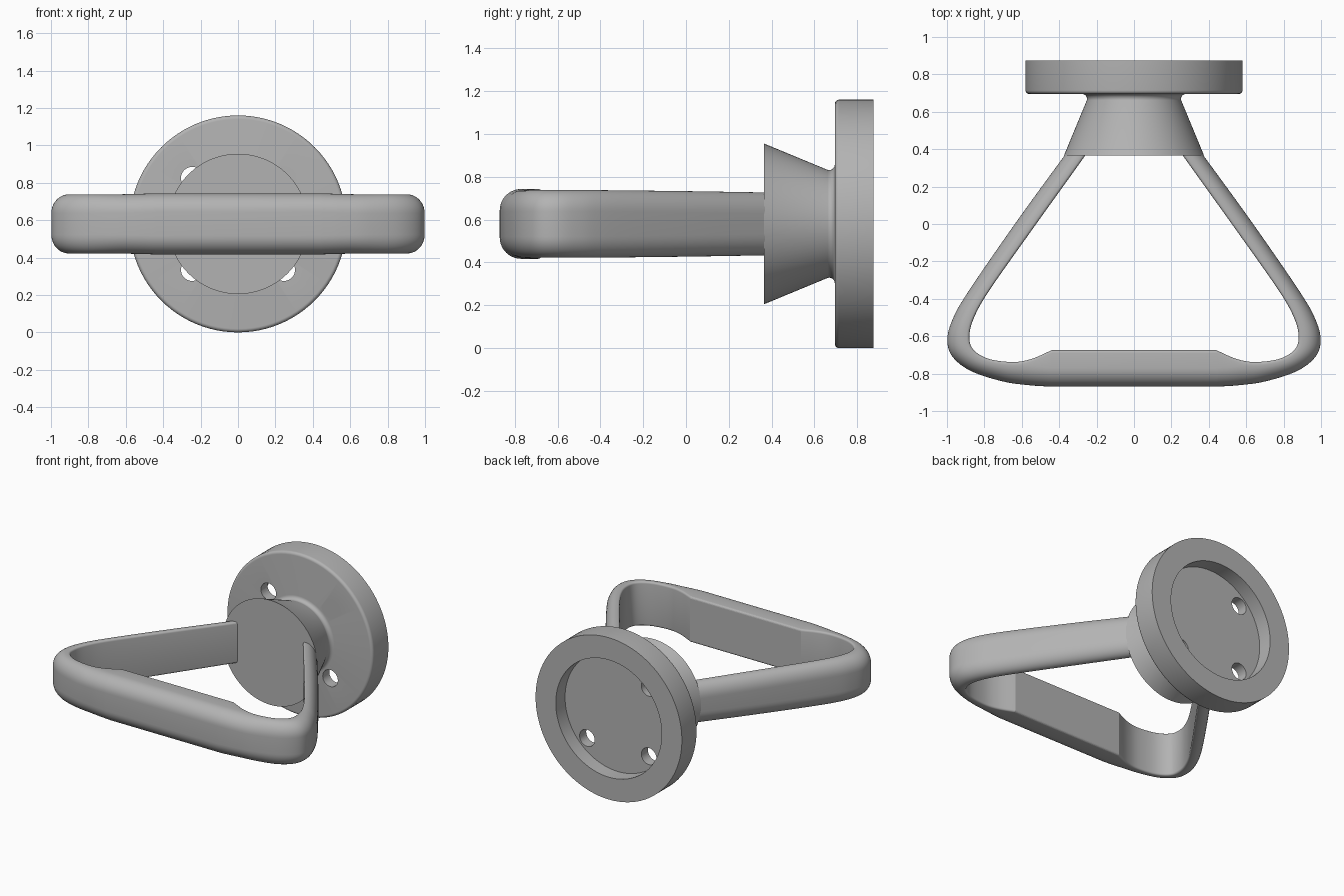
import bpy, bmesh, math
from mathutils import Vector

if "Cube" in bpy.data.objects:
    bpy.data.objects.remove(bpy.data.objects["Cube"])

ZC = 0.58   # height of the mounting axis

grey = bpy.data.materials.new("satin_grey")
grey.use_nodes = True
colour = (0.45, 0.45, 0.45, 1)
grey.diffuse_color = colour
grey.node_tree.nodes["Principled BSDF"].inputs["Base Color"].default_value = colour


def finish(name, bm):
    bmesh.ops.recalc_face_normals(bm, faces=bm.faces)
    mesh = bpy.data.meshes.new(name)
    bm.to_mesh(mesh)
    bm.free()
    mesh.materials.append(grey)
    ob = bpy.data.objects.new(name, mesh)
    bpy.context.collection.objects.link(ob)
    return ob


def smooth(ob):
    bpy.ops.object.select_all(action='DESELECT')
    ob.select_set(True)
    bpy.context.view_layer.objects.active = ob
    bpy.ops.object.shade_smooth_by_angle(angle=math.radians(32))


def arc(cx, cy, rx, ry, a0, a1, n=6):
    angles = [math.radians(a0 + (a1 - a0) * i / n) for i in range(n + 1)]
    return [(cx + rx * math.cos(a), cy + ry * math.sin(a)) for a in angles]


def lathe(name, profile, steps=96):
    # Closed (radius, y) profile turned about the mounting axis
    bm = bmesh.new()
    vs = [bm.verts.new((r, y, ZC)) for r, y in profile]
    edges = [bm.edges.new(p) for p in zip(vs, vs[1:])]
    bmesh.ops.spin(bm, geom=vs + edges, cent=(0, 0, ZC), axis=(0, 1, 0),
                   angle=math.tau, steps=steps)
    bmesh.ops.remove_doubles(bm, verts=bm.verts, dist=1e-4)
    return finish(name, bm)


# Wall flange with flared hub and a recess in the back
profile = [(0, 0.365), (0.375, 0.365), (0.252, 0.662)]
profile += arc(0.278, 0.668, 0.027, 0.027, 180, 90)
profile += arc(0.56, 0.715, 0.02, 0.02, -90, 0)
profile += [(0.58, 0.875), (0.42, 0.875), (0.42, 0.77), (0, 0.77)]
flange = lathe("mounting_flange", profile)

# Four screw holes
bm = bmesh.new()
for sx in (-1, 1):
    for sz in (-1, 1):
        made = bmesh.ops.create_cone(bm, cap_ends=True, segments=32, radius1=0.06,
                                     radius2=0.06, depth=0.3)["verts"]
        for v in made:
            x, y, z = v.co
            v.co = (x + sx * 0.245, z + 0.74, y + ZC + sz * 0.245)
cutter = finish("screw_hole_cutter", bm)
cutter.hide_render = True
cut = flange.modifiers.new("screw_holes", 'BOOLEAN')
cut.operation = 'DIFFERENCE'
cut.solver = 'EXACT'
cut.object = cutter
bpy.context.view_layer.objects.active = flange
bpy.ops.object.modifier_apply(modifier=cut.name)
bpy.data.objects.remove(cutter)
smooth(flange)

# Handle stations: inner x, inner y, outer x, outer y, half height
stations = [Vector(s) for s in (
    (0.44, -0.675, 0.44, -0.87, 0.163),
    (0.55, -0.722, 0.56, -0.862, 0.160),
    (0.65, -0.738, 0.70, -0.842, 0.158),
    (0.78, -0.720, 0.87, -0.787, 0.158),
    (0.86, -0.670, 0.97, -0.710, 0.158),
    (0.88, -0.600, 0.998, -0.620, 0.158),
    (0.855, -0.500, 0.97, -0.510, 0.158),
    (0.77, -0.350, 0.885, -0.360, 0.157),
    (0.53, -0.010, 0.630, 0.010, 0.153),
    (0.265, 0.360, 0.372, 0.365, 0.147),
    (0.21, 0.440, 0.312, 0.445, 0.146))]


def spline(pts, n):
    # Catmull-Rom through all the stations
    p = [pts[0] * 2 - pts[1]] + pts + [pts[-1] * 2 - pts[-2]]
    out = []
    for a, b, c, d in zip(p, p[1:], p[2:], p[3:]):
        for i in range(n):
            t = i / n
            out.append(b + (c - a) * (t / 2) + (a * 2 - b * 5 + c * 4 - d) * (t * t / 2)
                       + (b * 3 - a - c * 3 + d) * (t ** 3 / 2))
    return out + [pts[-1]]


def section(s, side):
    # Flat inner face with small fillets, fully rounded outer face
    inner, outer, h = Vector(s[0:2]), Vector(s[2:4]), s[4]
    width = (outer - inner).length
    r = min(0.1, width * 0.8)
    f = 0.014
    half = arc(f, h - f, f, f, 180, 90, 4) + arc(width - r, h - 0.1, r, 0.1, 90, 0, 10)
    loop = half + [(t, -z) for t, z in reversed(half)]
    ring = []
    for t, z in loop:
        p = inner.lerp(outer, t / width)
        ring.append((p.x * side, p.y, ZC + z))
    return ring


# Triangular grip: mirrored halves joined by the straight thick pad
path = spline(stations, 6)
rings = [section(s, -1) for s in reversed(path)] + [section(s, 1) for s in path]
bm = bmesh.new()
rows = [[bm.verts.new(co) for co in ring] for ring in rings]
for a, b in zip(rows, rows[1:]):
    for i in range(len(a)):
        j = (i + 1) % len(a)
        bm.faces.new((a[i], a[j], b[j], b[i]))
bm.faces.new(rows[0])
bm.faces.new(rows[-1])
handle = finish("grip_handle", bm)
smooth(handle)
# Keep the two pad edges crisp on the inner face
for e in handle.data.edges:
    p, q = (handle.data.vertices[i].co for i in e.vertices)
    if all(abs(abs(v.x) - 0.44) < 1e-4 and v.y > -0.7 for v in (p, q)):
        e.use_edge_sharp = True
